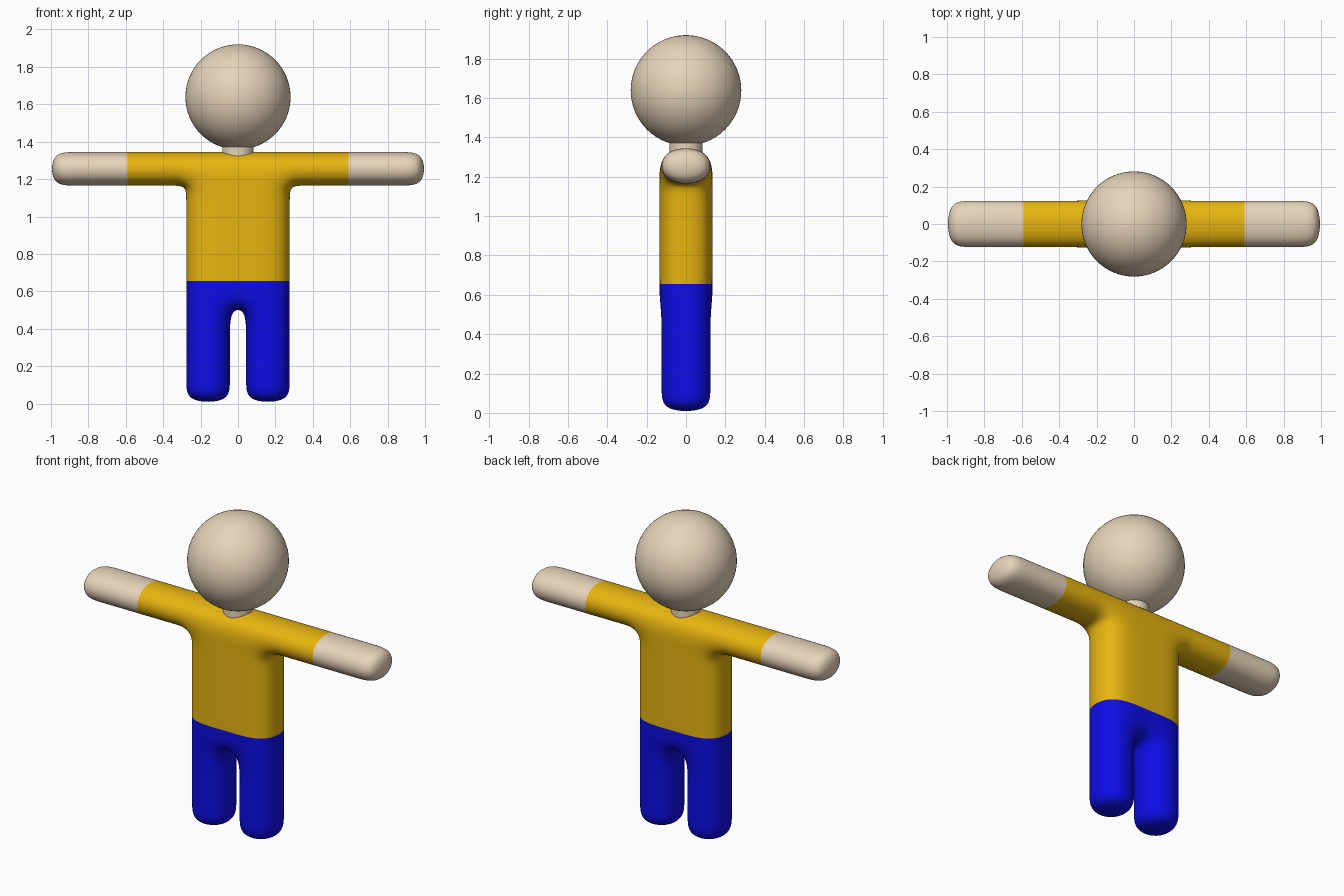
import bpy
import bmesh
from mathutils import Vector

default = bpy.data.objects.get("Cube")
if default:
    bpy.data.objects.remove(default)


def material(name, colour):
    mat = bpy.data.materials.new(name)
    mat.use_nodes = True
    mat.diffuse_color = (*colour, 1)
    mat.node_tree.nodes["Principled BSDF"].inputs["Base Color"].default_value = (*colour, 1)
    return mat


skin = material("skin", (0.8, 0.66, 0.49))
shirt = material("yellow shirt", (0.8, 0.46, 0.005))
trousers = material("blue trousers", (0.004, 0.004, 0.8))

# Cage grid of the body: columns across, rows upward, constant depth
HALF = [0.033, 0.287, 0.34, 0.6, 0.87, 1.005]
XS = [-x for x in reversed(HALF)] + HALF
ZS = [0, 0.12, 0.35, 0.5, 0.65, 1.1, 1.157, 1.353]
DEPTH = 0.135
CROTCH, ARMPIT = 0.5, 1.157
SLEEVE_END, WAIST = 0.59, 0.655


def solid(i, k):
    """True where the cell belongs to a leg, the torso or an arm."""
    if not (0 <= i < len(XS) - 1 and 0 <= k < len(ZS) - 1):
        return False
    x = abs(XS[i] + XS[i + 1]) / 2
    z = (ZS[k] + ZS[k + 1]) / 2
    if z > ARMPIT:
        return True
    return x < HALF[1] and (z > CROTCH or x > HALF[0])


def build_cage():
    bm = bmesh.new()
    verts = {}

    def vert(i, k, side):
        key = (i, k, side)
        if key not in verts:
            verts[key] = bm.verts.new((XS[i], side * DEPTH, ZS[k]))
        return verts[key]

    for i in range(len(XS) - 1):
        for k in range(len(ZS) - 1):
            if not solid(i, k):
                continue
            ring = [(i, k), (i + 1, k), (i + 1, k + 1), (i, k + 1)]
            outside = [(i, k - 1), (i + 1, k), (i, k + 1), (i - 1, k)]
            for side in (-1, 1):
                bm.faces.new([vert(*p, side) for p in ring])
            for n in range(4):
                if not solid(*outside[n]):
                    a, b = ring[n], ring[(n + 1) % 4]
                    bm.faces.new([vert(*a, -1), vert(*b, -1), vert(*b, 1), vert(*a, 1)])
    bmesh.ops.recalc_face_normals(bm, faces=bm.faces)
    mesh = bpy.data.meshes.new("body")
    bm.to_mesh(mesh)
    bm.free()
    return mesh


# Body: rounded cage, cut at cuffs and waist so the colours meet cleanly
body = bpy.data.objects.new("body", build_cage())
bpy.context.collection.objects.link(body)
rounding = body.modifiers.new("rounding", 'SUBSURF')
rounding.levels = rounding.render_levels = 4
bpy.context.view_layer.update()
smooth = body.evaluated_get(bpy.context.evaluated_depsgraph_get())
bm = bmesh.new()
bm.from_mesh(smooth.to_mesh())
smooth.to_mesh_clear()
body.modifiers.clear()
cuts = [((SLEEVE_END, 0, 0), (1, 0, 0)), ((-SLEEVE_END, 0, 0), (1, 0, 0)),
        ((0, 0, WAIST), (0, 0, 1))]
for point, normal in cuts:
    bmesh.ops.bisect_plane(bm, geom=bm.verts[:] + bm.edges[:] + bm.faces[:], dist=1e-5,
                           plane_co=Vector(point), plane_no=Vector(normal))
for face in bm.faces:
    centre = face.calc_center_median()
    face.smooth = True
    if abs(centre.x) > SLEEVE_END:
        face.material_index = 0
    else:
        face.material_index = 1 if centre.z > WAIST else 2
bm.to_mesh(body.data)
bm.free()
for mat in (skin, shirt, trousers):
    body.data.materials.append(mat)

# Neck
bpy.ops.mesh.primitive_cylinder_add(vertices=48, radius=0.084, depth=0.2, location=(0, 0, 1.35))
neck = bpy.context.object
neck.name = "neck"
neck.data.materials.append(skin)
bpy.ops.object.shade_smooth_by_angle()

# Head
bpy.ops.mesh.primitive_uv_sphere_add(segments=64, ring_count=32, radius=0.281,
                                     location=(0, 0, 1.639))
head = bpy.context.object
head.name = "head"
head.data.materials.append(skin)
bpy.ops.object.shade_smooth()
